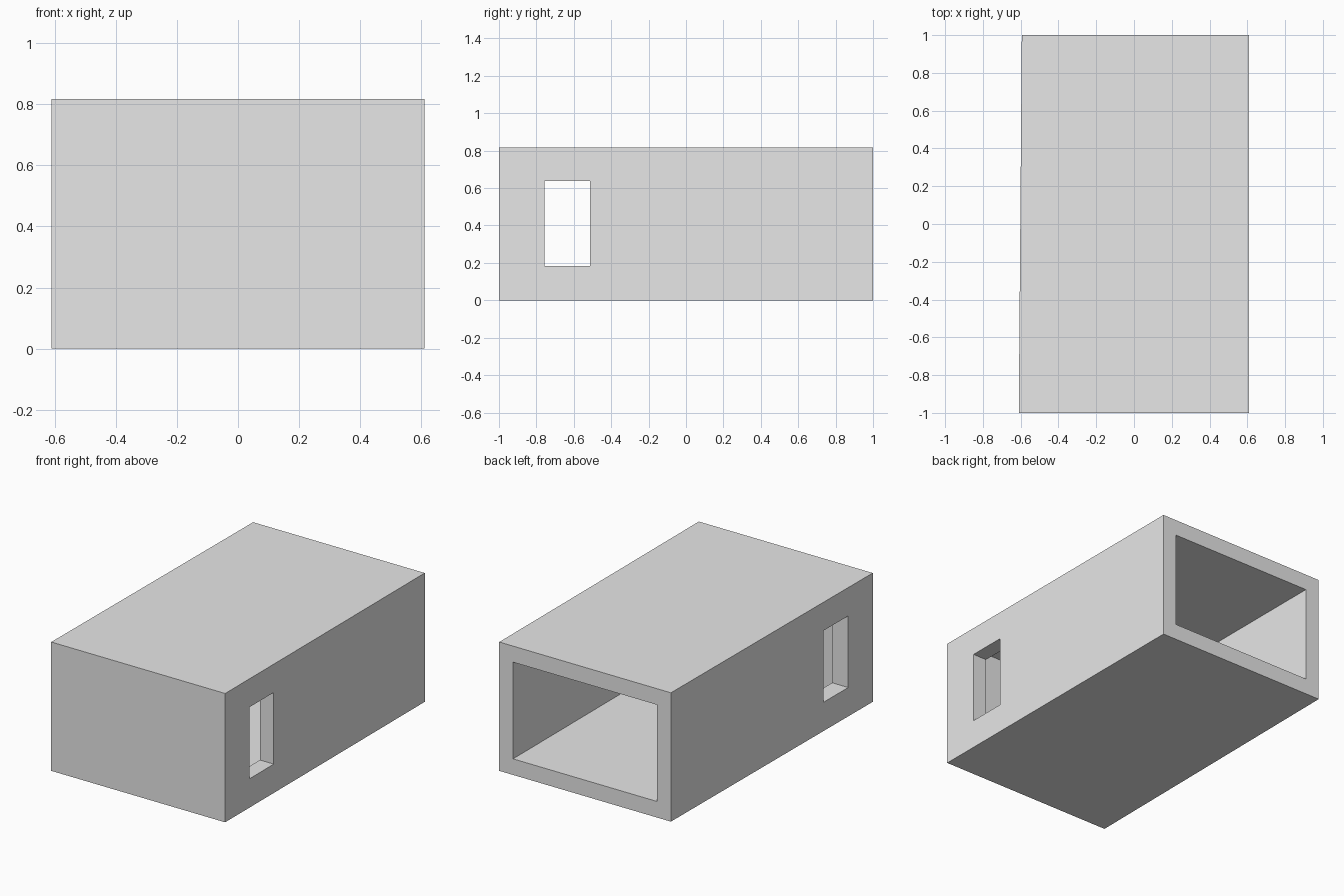
import bpy
from mathutils import Vector

old = bpy.data.objects.get("Cube")
if old:
    bpy.data.objects.remove(old, do_unlink=True)

# Single plain grey
grey = bpy.data.materials.new("plain_grey")
grey.use_nodes = True
grey.diffuse_color = (0.8, 0.8, 0.8, 1)
grey.node_tree.nodes["Principled BSDF"].inputs["Base Color"].default_value = (0.8, 0.8, 0.8, 1)


def box(name, low, high):
    """Axis-aligned block between two corners."""
    low, high = Vector(low), Vector(high)
    bpy.ops.mesh.primitive_cube_add(size=1)
    obj = bpy.context.object
    obj.name = name
    for v in obj.data.vertices:
        v.co = (low + high) / 2 + v.co * (high - low)
    obj.data.materials.append(grey)
    return obj


def cut(target, cutter):
    """Subtract a helper block and discard it."""
    cutter.hide_render = True
    mod = target.modifiers.new(cutter.name, 'BOOLEAN')
    mod.operation = 'DIFFERENCE'
    mod.solver = 'EXACT'
    mod.object = cutter
    bpy.context.view_layer.objects.active = target
    bpy.ops.object.modifier_apply(modifier=mod.name)
    bpy.data.objects.remove(cutter, do_unlink=True)


# Outer shell, with one side wall tapering slightly towards the back
shell = box("hollow_shell", (-0.61, -1, 0), (0.61, 1, 0.817))
for v in shell.data.vertices:
    if v.co.x < 0 and v.co.y > 0:
        v.co.x = -0.594

# Main cavity, open at the back, then the window through both side walls
cut(shell, box("cavity_cutter", (-0.495, -0.81, 0.102), (0.513, 1.2, 0.715)))
cut(shell, box("window_cutter", (-1, -0.757, 0.183), (1, -0.513, 0.637)))
